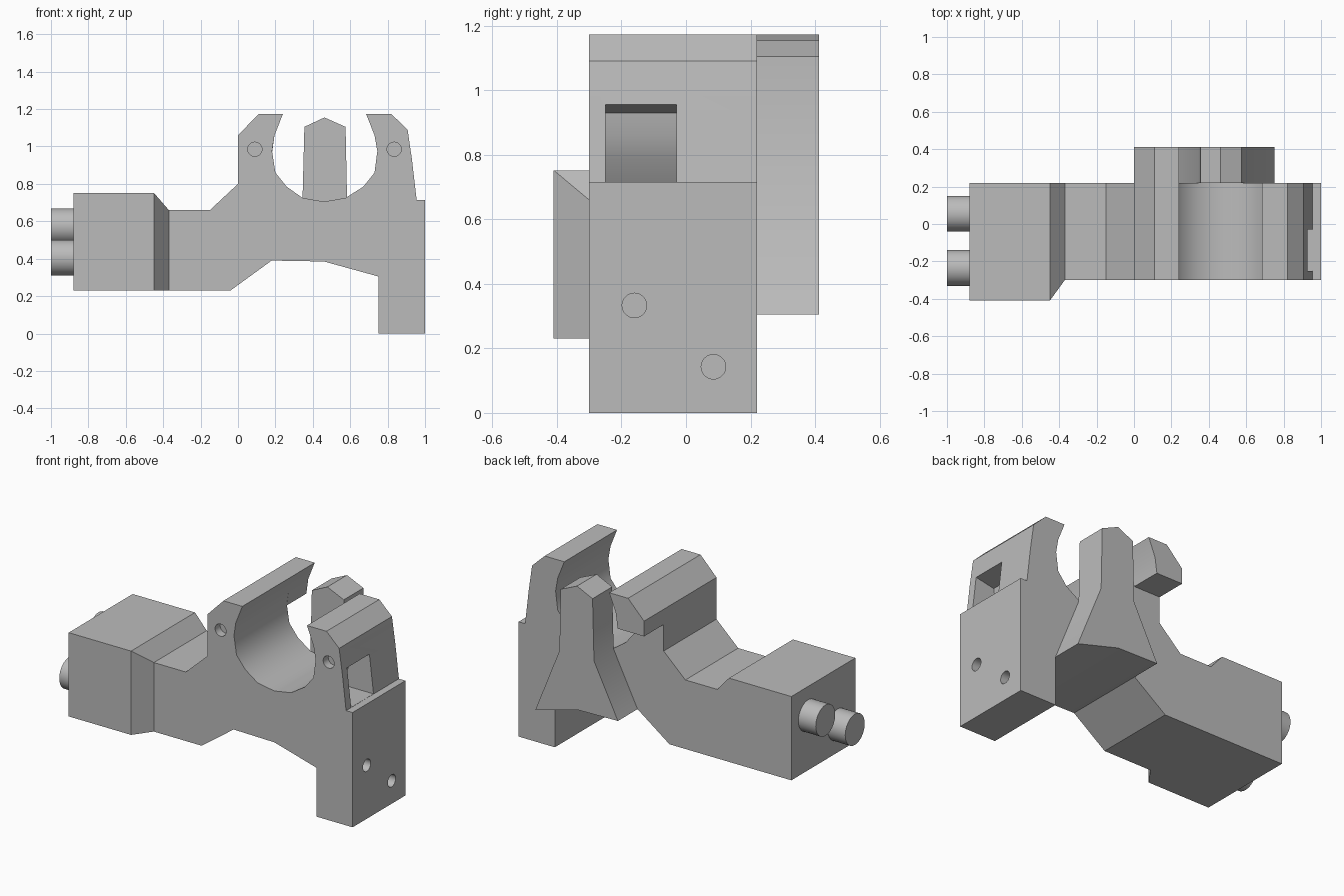
import bpy, bmesh, math
from mathutils import Matrix, Vector

if "Cube" in bpy.data.objects:
    bpy.data.objects.remove(bpy.data.objects["Cube"])

grey = bpy.data.materials.new("plain_grey")
grey.use_nodes = True
COLOUR = (0.5, 0.5, 0.5, 1)
grey.diffuse_color = COLOUR
grey.node_tree.nodes["Principled BSDF"].inputs["Base Color"].default_value = COLOUR


def finish(name, bm):
    bmesh.ops.recalc_face_normals(bm, faces=bm.faces)
    mesh = bpy.data.meshes.new(name)
    bm.to_mesh(mesh)
    bm.free()
    mesh.materials.append(grey)
    obj = bpy.data.objects.new(name, mesh)
    bpy.context.collection.objects.link(obj)
    return obj


def extrude_profile(name, points, y0, y1):
    """Extrude an x-z outline from y0 to y1."""
    bm = bmesh.new()
    face = bm.faces.new([bm.verts.new((x, y0, z)) for x, z in points])
    new = bmesh.ops.extrude_face_region(bm, geom=[face])["geom"]
    verts = [v for v in new if isinstance(v, bmesh.types.BMVert)]
    bmesh.ops.translate(bm, verts=verts, vec=(0, y1 - y0, 0))
    return finish(name, bm)


def cylinder(name, centre, radius, length, axis):
    bm = bmesh.new()
    turn = Vector((0, 0, 1)).rotation_difference(Vector(axis)).to_matrix().to_4x4()
    bmesh.ops.create_cone(bm, cap_ends=True, segments=32, radius1=radius, radius2=radius,
                          depth=length, matrix=Matrix.Translation(centre) @ turn)
    return finish(name, bm)


def select_only(obj):
    bpy.ops.object.select_all(action="DESELECT")
    obj.select_set(True)
    bpy.context.view_layer.objects.active = obj


def cut(target, cutter):
    cutter.hide_render = True
    mod = target.modifiers.new("cut", "BOOLEAN")
    mod.operation, mod.solver, mod.object = "DIFFERENCE", "EXACT", cutter
    select_only(target)
    bpy.ops.object.modifier_apply(modifier=mod.name)
    bpy.data.objects.remove(cutter)


FRONT, BACK, REAR = -0.30, 0.22, 0.413

# Main bracket with the open cradle
underside = [(-0.45, 0.23), (-0.04, 0.23), (0.18, 0.39), (0.46, 0.385), (0.75, 0.305)]
foot = [(0.75, 0), (1, 0), (1, 0.715)]
right_jaw = [(0.955, 0.715), (0.93, 0.93), (0.907, 1.09), (0.82, 1.173), (0.685, 1.173)]
cradle = [(0.73, 1.06), (0.745, 0.975), (0.73, 0.86), (0.67, 0.785), (0.575, 0.725),
          (0.46, 0.705), (0.345, 0.725), (0.26, 0.785), (0.2, 0.86), (0.182, 0.975), (0.195, 1.06)]
left_jaw = [(0.24, 1.173), (0.11, 1.173), (0, 1.06), (0, 0.8)]
arm_top = [(-0.15, 0.66), (-0.37, 0.66), (-0.45, 0.66)]
bracket = extrude_profile("bracket", underside + foot + right_jaw + cradle + left_jaw + arm_top,
                          FRONT, BACK)

# Pocket in the right jaw, following the cradle wall
cut(bracket, extrude_profile("pocket_cutter", [(1.1, 0.716), (0.72, 0.716), (0.765, 0.79),
                                               (0.79, 0.86), (0.8, 0.93), (1.1, 0.99)], -0.25, -0.03))

# Blind screw holes in the jaws and in the foot
for x in (0.09, 0.835):
    cut(bracket, cylinder("jaw_hole_cutter", (x, FRONT, 0.985), 0.038, 0.1, (0, 1, 0)))
for y, z in ((-0.16, 0.333), (0.085, 0.143)):
    cut(bracket, cylinder("foot_hole_cutter", (1, y, z), 0.038, 0.2, (1, 0, 0)))

# End block, tapering into the arm
bm = bmesh.new()
rings = [[bm.verts.new((x, y, z)) for y, z in ((y0, 0.23), (BACK, 0.23), (BACK, z1), (y0, z1))]
         for x, y0, z1 in ((-0.88, -0.41, 0.752), (-0.45, -0.41, 0.752), (-0.37, FRONT, 0.66))]
bm.faces.new(rings[0])
bm.faces.new(rings[-1])
for a, b in zip(rings, rings[1:]):
    for i in range(4):
        j = (i + 1) % 4
        bm.faces.new((a[i], a[j], b[j], b[i]))
end_block = finish("end_block", bm)

# Rear fin with flared base, and the rear lug on the left jaw
fin = extrude_profile("rear_fin", underside[2:] + [(0.583, 0.72), (0.575, 1.105), (0.462, 1.155),
                                                   (0.355, 1.105), (0.345, 0.72)], BACK, REAR)
lug = extrude_profile("rear_lug", [(0, 0.965), (0, 1.06), (0.11, 1.173), (0.24, 1.173),
                                   (0.195, 1.06), (0.182, 0.965)], BACK, REAR)

# Two round pegs on the end block
pegs = [cylinder(name, (-0.93, y, z), 0.096, 0.14, (1, 0, 0))
        for name, y, z in (("front_peg", -0.235, 0.405), ("back_peg", 0.055, 0.573))]

for obj in [bracket, end_block, fin, lug] + pegs:
    select_only(obj)
    bpy.ops.object.shade_smooth_by_angle(angle=math.radians(33))
